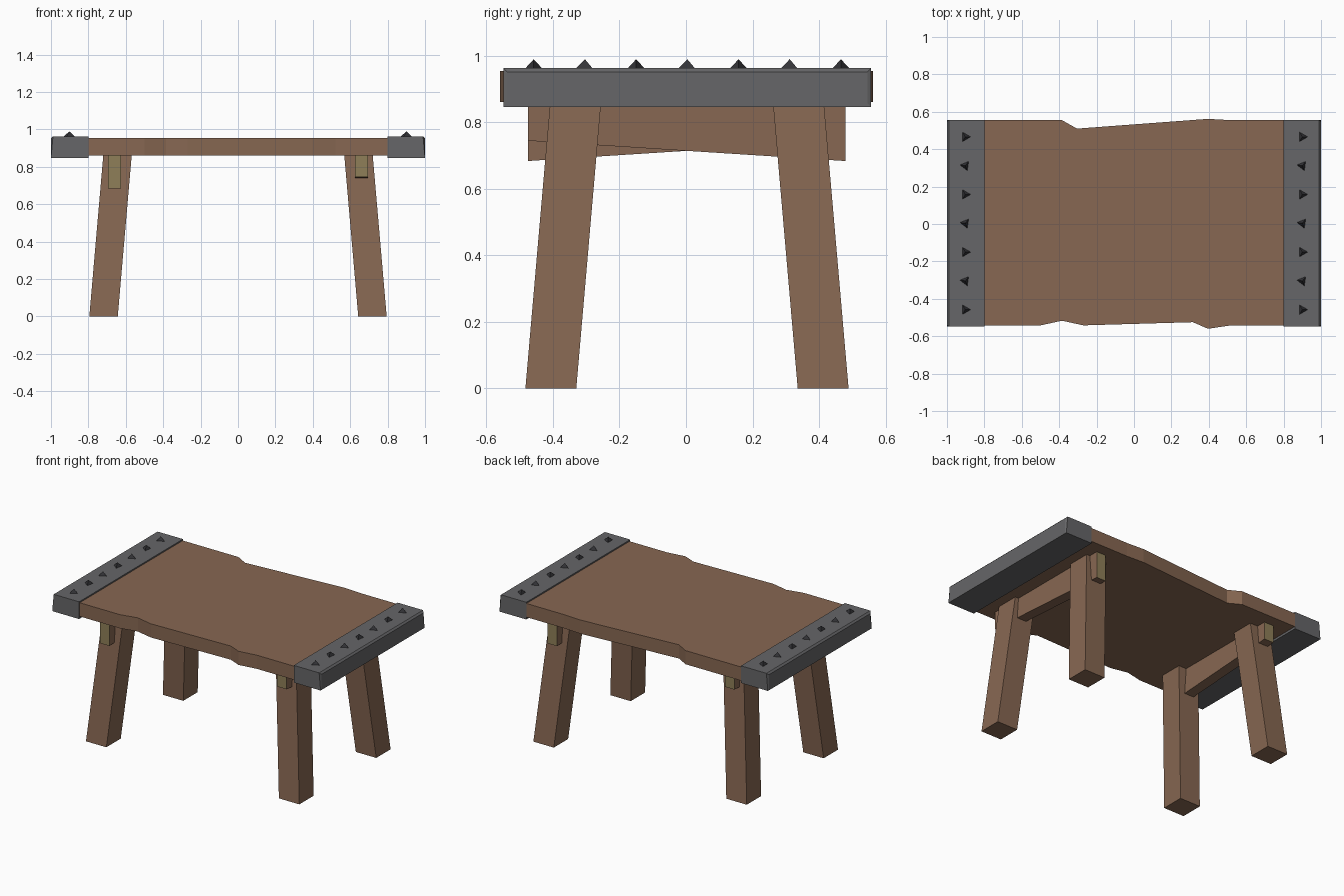
import bpy, bmesh, math

if "Cube" in bpy.data.objects:
    bpy.data.objects.remove(bpy.data.objects["Cube"])


def material(name, rgb):
    m = bpy.data.materials.new(name)
    m.diffuse_color = (*rgb, 1)
    m.use_nodes = True
    m.node_tree.nodes["Principled BSDF"].inputs["Base Color"].default_value = m.diffuse_color
    return m


wood = material("brown wood", (0.242, 0.136, 0.084))
end_grain = material("olive end grain", (0.275, 0.212, 0.098))
iron = material("grey iron", (0.133, 0.133, 0.138))
dark_iron = material("dark iron", (0.034, 0.034, 0.039))


def finish(bm, name, *mats):
    bmesh.ops.recalc_face_normals(bm, faces=bm.faces)
    me = bpy.data.meshes.new(name)
    bm.to_mesh(me)
    bm.free()
    for m in mats:
        me.materials.append(m)
    ob = bpy.data.objects.new(name, me)
    bpy.context.collection.objects.link(ob)
    return ob


def loft(ring_a, ring_b):
    """Closed solid between two matching rings of points."""
    bm = bmesh.new()
    a = [bm.verts.new(p) for p in ring_a]
    b = [bm.verts.new(p) for p in ring_b]
    bm.faces.new(a)
    bm.faces.new(b)
    for i in range(len(a)):
        j = (i + 1) % len(a)
        bm.faces.new((a[i], a[j], b[j], b[i]))
    bm.normal_update()
    return bm


def rect(x0, x1, y0, y1, z):
    return [(x0, y0, z), (x1, y0, z), (x1, y1, z), (x0, y1, z)]


# Table top with worn, irregular long edges
outline = [(-0.81, -0.542), (-0.5, -0.542), (-0.385, -0.517), (-0.27, -0.542),
           (0.315, -0.525), (0.395, -0.56), (0.52, -0.542), (0.81, -0.542),
           (0.81, 0.555), (0.52, 0.555), (0.395, 0.562), (-0.305, 0.51),
           (-0.385, 0.555), (-0.81, 0.555)]
finish(loft([(x, y, 0.862) for x, y in outline],
            [(x, y, 0.954) for x, y in outline]), "table_top", wood)

for sx, side in ((-1, "left"), (1, "right")):
    # Iron end cap, chamfered round its outer face
    bm = loft(rect(sx * 0.8, sx, -0.549, 0.557, 0.847),
              rect(sx * 0.8, sx, -0.549, 0.557, 0.963))
    outer = [e for e in bm.edges if all(abs(v.co.x) > 0.99 for v in e.verts)]
    bmesh.ops.bevel(bm, geom=outer, offset=0.011, segments=1, affect='EDGES')
    finish(bm, side + "_end_cap", iron)

    # Row of three-sided studs, every second one turned
    for i in range(7):
        cx, cy = sx * 0.9, 0.004 + (i - 3) * 0.154
        if sx < 0:
            cx = -0.902
        turn = math.radians(172 if i % 2 else 0)
        bm = bmesh.new()
        base = [bm.verts.new((cx + 0.032 * math.cos(turn + k * math.tau / 3),
                              cy + 0.032 * math.sin(turn + k * math.tau / 3),
                              0.96)) for k in range(3)]
        tip = bm.verts.new((cx, cy, 0.99))
        bm.faces.new(base)
        for k in range(3):
            bm.faces.new((base[k], base[(k + 1) % 3], tip))
        finish(bm, f"{side}_stud_{i + 1}", dark_iron)

    # Splayed legs with level feet
    for sy, end in ((-1, "front"), (1, "back")):
        c = 0.003
        finish(loft(rect(sx * 0.795, sx * 0.643, c + sy * 0.486, c + sy * 0.333, 0),
                    rect(sx * 0.72, sx * 0.568, c + sy * 0.411, c + sy * 0.258, 0.865)),
               f"{side}_{end}_leg", wood)

    # Tapered cross beam with exposed end grain; the two sides taper opposite ways
    y0, y1 = -0.475, 0.479
    za, zb = (0.684, 0.745) if sx < 0 else (0.745, 0.684)
    ends = [[(sx * 0.625, y, z), (sx * 0.695, y, z),
             (sx * 0.695, y, 0.865), (sx * 0.625, y, 0.865)]
            for y, z in ((y0, za), (y1, zb))]
    bm = loft(*ends)
    for f in bm.faces:
        if abs(f.normal.y) > 0.9:
            f.material_index = 1
    finish(bm, side + "_cross_beam", wood, end_grain)
